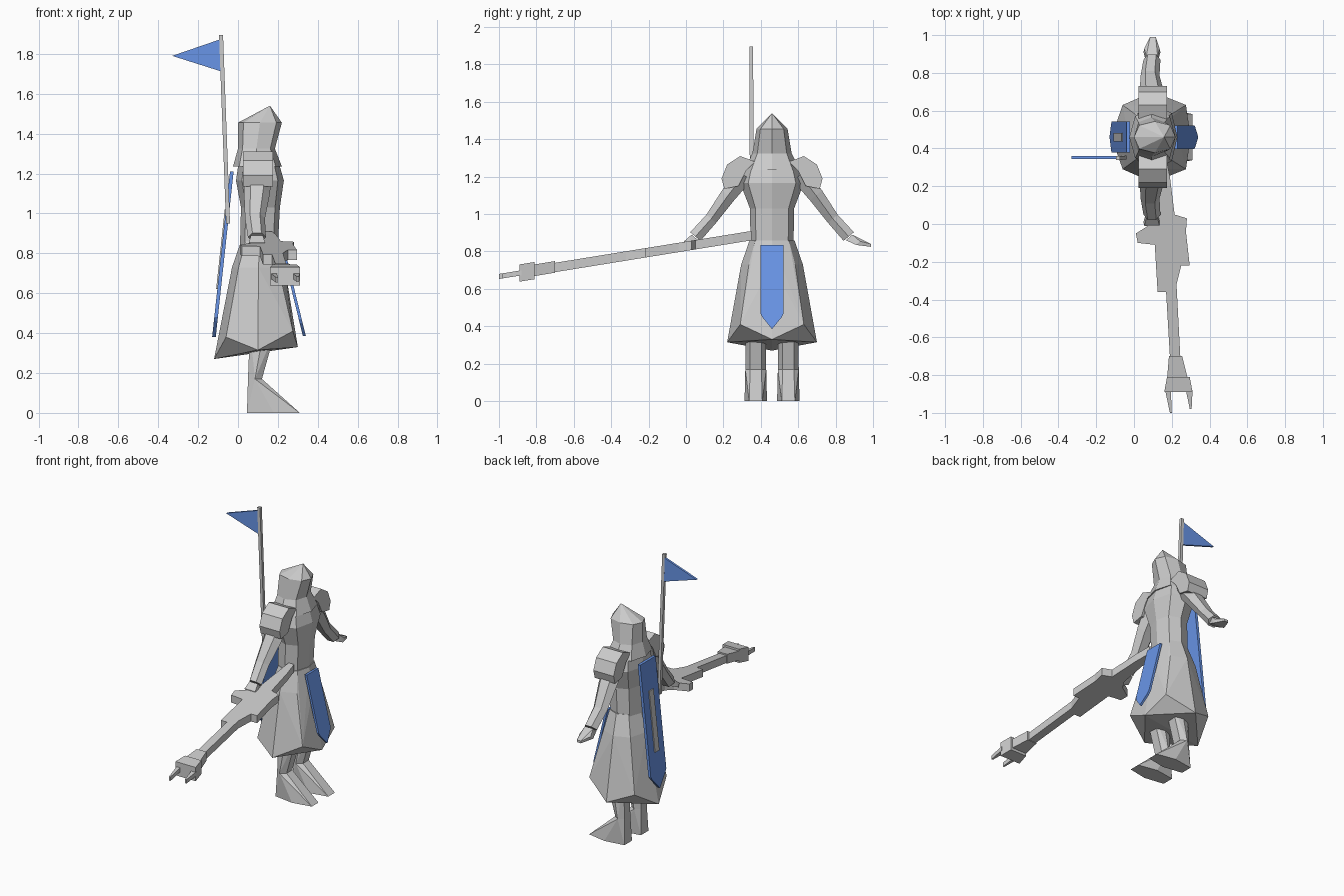
import bpy, bmesh, math
from mathutils import Vector

cube = bpy.data.objects.get("Cube")
if cube:
    bpy.data.objects.remove(cube)


def material(name, rgb):
    m = bpy.data.materials.new(name)
    m.use_nodes = True
    m.diffuse_color = (*rgb, 1)
    m.node_tree.nodes["Principled BSDF"].inputs["Base Color"].default_value = (*rgb, 1)
    return m


GREY = material("plain grey", (0.6, 0.6, 0.6))
BLUE = material("banner blue", (0.14, 0.3, 0.8))
MID_Y = 0.46  # the figure's own centre plane


def finish(name, bm, mat):
    bmesh.ops.remove_doubles(bm, verts=bm.verts, dist=0.0005)
    bmesh.ops.recalc_face_normals(bm, faces=bm.faces)
    mesh = bpy.data.meshes.new(name)
    bm.to_mesh(mesh)
    bm.free()
    mesh.materials.append(mat)
    obj = bpy.data.objects.new(name, mesh)
    bpy.context.scene.collection.objects.link(obj)
    return obj


def hull(name, points, mat=GREY):
    bm = bmesh.new()
    verts = [bm.verts.new(p) for p in points]
    res = bmesh.ops.convex_hull(bm, input=verts)
    loose = {v for v in res["geom_interior"] if isinstance(v, bmesh.types.BMVert)}
    bmesh.ops.delete(bm, geom=list(loose), context='VERTS')
    return finish(name, bm, mat)


def prism(name, outline, offset, mat=GREY):
    bm = bmesh.new()
    a = [bm.verts.new(p) for p in outline]
    b = [bm.verts.new(Vector(p) + Vector(offset)) for p in outline]
    bm.faces.new(a)
    bm.faces.new(b[::-1])
    for i in range(len(a)):
        j = (i + 1) % len(a)
        bm.faces.new((a[i], a[j], b[j], b[i]))
    return finish(name, bm, mat)


def loft(name, rings, mat=GREY):
    bm = bmesh.new()
    vs = [[bm.verts.new(p) for p in r] for r in rings]
    n = len(vs[0])
    for lo, hi in zip(vs, vs[1:]):
        for i in range(n):
            j = (i + 1) % n
            bm.faces.new((lo[i], lo[j], hi[j], hi[i]))
    bm.faces.new(vs[0])
    bm.faces.new(vs[-1])
    return finish(name, bm, mat)


def octagon(z, x0, x1, half_y):
    cx, rx = (x0 + x1) / 2, (x1 - x0) / 2
    pts = []
    for k in range(8):
        s = 1.06 if k % 2 else 1
        a = k * math.pi / 4
        pts.append((cx + rx * s * math.cos(a), MID_Y + half_y * s * math.sin(a), z))
    return pts


def mirror(points, side):
    return [(x, MID_Y + side * (y - MID_Y), z) for x, y, z in points]


# Torso and pointed hood
loft("torso", [octagon(0.84, 0.01, 0.20, 0.115), octagon(1.03, 0.015, 0.21, 0.118),
               octagon(1.165, -0.01, 0.23, 0.17), octagon(1.235, 0.0, 0.21, 0.15)])
loft("hood", [octagon(1.235, -0.025, 0.22, 0.148), octagon(1.325, 0.0, 0.185, 0.105),
              octagon(1.455, 0.0, 0.22, 0.083), octagon(1.54, 0.16, 0.16, 0)])

# Flared skirt with a folded hem
hem = [(0.30, MID_Y, 0.33), (-0.12, MID_Y, 0.27)]
for side in (1, -1):
    hem += mirror([(0.10, 0.70, 0.315), (0.275, 0.63, 0.41), (-0.06, 0.63, 0.38)], side)
hull("skirt", octagon(0.86, 0.015, 0.205, 0.12) + octagon(0.73, -0.03, 0.235, 0.165) + hem)

# Shoulder pads, arms, hands, legs and feet
PAD = [(0.55, 1.28), (0.63, 1.31), (0.70, 1.265), (0.73, 1.19),
       (0.715, 1.135), (0.64, 1.15), (0.60, 1.23)]
ARM = [(0.61, 1.21, 0.10, 0.07, 0.05), (0.695, 1.10, 0.095, 0.065, 0.042),
       (0.785, 0.975, 0.085, 0.05, 0.034), (0.87, 0.88, 0.095, 0.045, 0.036)]


def arm_ring(y, z, x, rx, rn):
    pts = []
    for k in range(6):
        a = k * math.pi / 3
        n = rn * math.sin(a) * 1.15
        pts.append((x + rx * math.cos(a), y + n * 0.77, z + n * 0.64))
    return pts


for side, label in ((1, "left"), (-1, "right")):
    prism(label + "_shoulder_pad", mirror([(0.025, y, z) for y, z in PAD], side), (0.15, 0, 0))
    loft(label + "_arm", [mirror(arm_ring(*s), side) for s in ARM])
    reach = 0.99 if side == 1 else 0.93
    hand = []
    for sx in (-1, 1):
        hand += [(0.095 + sx * 0.03, 0.855, 0.86), (0.095 + sx * 0.03, 0.89, 0.89),
                 (0.095 + sx * 0.045, 0.91, 0.835), (0.095 + sx * 0.04, 0.93, 0.855),
                 (0.10 + sx * 0.015, reach, 0.825), (0.10 + sx * 0.015, reach, 0.84)]
    hull(label + "_hand", mirror(hand, side))

    cy = MID_Y + side * 0.087
    ankle = [(x, cy + s * w, 0.17) for s in (1, -1) for x, w in ((0.05, 0.03), (0.085, 0.056), (0.12, 0.03))]
    top = [(x, cy + s * w, 0.42) for s in (1, -1) for x, w in ((0.06, 0.03), (0.13, 0.052), (0.19, 0.03))]
    sole = [(x, cy + s * w, 0) for s in (1, -1) for x, w in ((0.045, 0.04), (0.18, 0.06), (0.31, 0.035))]
    hull(label + "_leg", ankle + top)
    hull(label + "_foot", ankle + sole)


# Long weapon: flat sloping body, collar, head block and two prongs
def sloped(outline, lift=0.0):
    return [(x, y, 0.803 + 0.162 * y + lift) for x, y in outline]


BODY = [(0.13, 0.35), (0.17, 0.35), (0.19, 0.25), (0.215, 0.05), (0.28, 0.03),
        (0.275, -0.04), (0.295, -0.22), (0.25, -0.22), (0.225, -0.32), (0.245, -0.70),
        (0.19, -0.70), (0.17, -0.36), (0.125, -0.36), (0.11, -0.11), (0.02, -0.10),
        (0.01, -0.05), (0.09, 0.0), (0.12, 0.05)]
prism("weapon_body", sloped(BODY), (0, 0, 0.05))
prism("weapon_collar", sloped([(0.185, -0.70), (0.255, -0.70), (0.285, -0.82), (0.175, -0.82)], -0.003),
      (0, 0, 0.062))
prism("weapon_head", sloped([(0.175, -0.81), (0.295, -0.81), (0.31, -0.89), (0.16, -0.89)], -0.02),
      (0, 0, 0.092))
for name, x0, x1, tip, end in (("inner_prong", 0.165, 0.195, 0.20, -1.0),
                               ("outer_prong", 0.275, 0.31, 0.305, -0.98)):
    prism(name, sloped([(x0, -0.88), (x1, -0.88), (tip, end), (tip - 0.01, end)], 0.012), (0, 0, 0.027))


# Hanging banners with pointed ends
def banner(name, z_top, z_side, z_tip, half, x_at, thick):
    shape = [(half, z_top), (half, z_side), (half * 0.85, z_side - 0.02), (0, z_tip),
             (-half * 0.85, z_side - 0.02), (-half, z_side), (-half, z_top)]
    prism(name, [(x_at(z), MID_Y + y, z) for y, z in shape], (thick, 0, 0), BLUE)


def back_x(z):
    return -0.04 - 0.108 * (1.21 - z)


banner("front_banner", 0.835, 0.47, 0.385, 0.062, lambda z: 0.215 + 0.245 * (0.835 - z), 0.015)
banner("back_banner", 1.21, 0.48, 0.38, 0.082, back_x, 0.018)
prism("back_banner_stripe", [(back_x(z), MID_Y + y, z) for y, z in
      ((0.023, 0.62), (0.023, 1.02), (-0.023, 1.02), (-0.023, 0.62))], (-0.006, 0, 0))

# Flag pole and pennant
prism("flag_pole", [(-0.05 + sx * 0.01, 0.352 + sy * 0.01, 0.95)
      for sx, sy in ((-1, -1), (1, -1), (1, 1), (-1, 1))], (-0.035, -0.003, 0.945))
prism("pennant", [(-0.083, 0.345, 1.875), (-0.33, 0.345, 1.79), (-0.078, 0.345, 1.71)],
      (0, 0.014, 0), BLUE)
